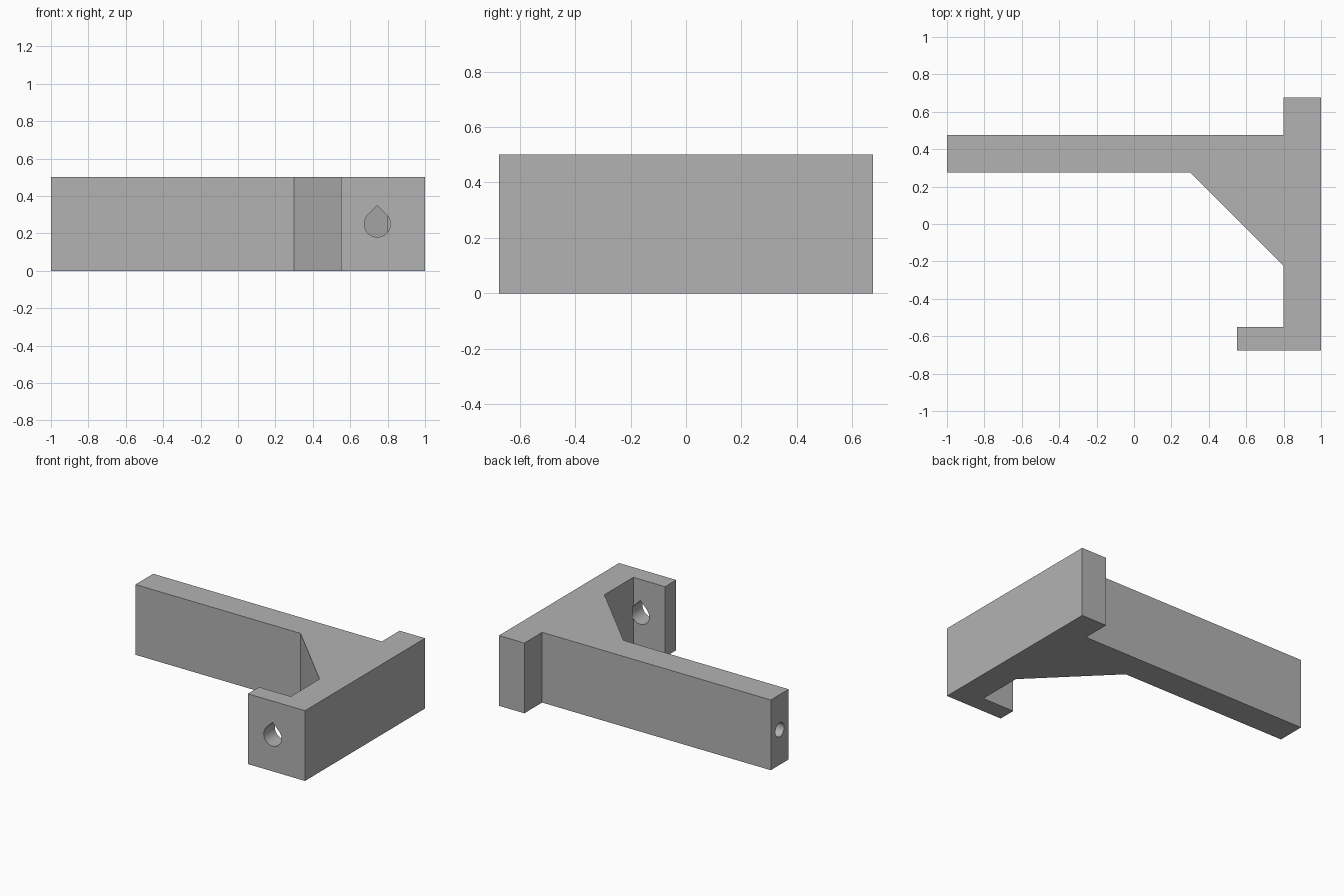
import bpy, bmesh, math
from mathutils import Matrix, Vector

cube = bpy.data.objects.get("Cube")
if cube:
    bpy.data.objects.remove(cube, do_unlink=True)

grey = bpy.data.materials.new("plain grey")
grey.use_nodes = True
colour = (0.45, 0.45, 0.45, 1)
grey.diffuse_color = colour
grey.node_tree.nodes["Principled BSDF"].inputs["Base Color"].default_value = colour


def prism(name, outline, depth, matrix=Matrix()):
    """Extrude a closed 2D outline along its local z, then place it."""
    bm = bmesh.new()
    face = bm.faces.new([bm.verts.new((u, v, 0)) for u, v in outline])
    new = bmesh.ops.extrude_face_region(bm, geom=[face])["geom"]
    top = [g for g in new if isinstance(g, bmesh.types.BMVert)]
    bmesh.ops.translate(bm, verts=top, vec=(0, 0, depth))
    bmesh.ops.transform(bm, matrix=matrix, verts=bm.verts)
    bmesh.ops.recalc_face_normals(bm, faces=bm.faces)
    mesh = bpy.data.meshes.new(name)
    bm.to_mesh(mesh)
    bm.free()
    mesh.materials.append(grey)
    obj = bpy.data.objects.new(name, mesh)
    bpy.context.collection.objects.link(obj)
    return obj


def arc(radius, start, end, steps):
    angles = [math.radians(start + (end - start) * i / steps) for i in range(steps + 1)]
    return [(radius * math.cos(a), radius * math.sin(a)) for a in angles]


def cut(target, cutter):
    mod = target.modifiers.new("hole", "BOOLEAN")
    mod.operation, mod.solver, mod.object = "DIFFERENCE", "EXACT", cutter
    bpy.context.view_layer.objects.active = target
    bpy.ops.object.modifier_apply(modifier=mod.name)
    bpy.data.objects.remove(cutter, do_unlink=True)


# Bracket body: long arm, diagonal brace, end plate and short lip
plan = [(-1, 0.275), (0.3, 0.275), (0.8, -0.225), (0.8, -0.55), (0.55, -0.55),
        (0.55, -0.675), (1, -0.675), (1, 0.675), (0.8, 0.675), (0.8, 0.475), (-1, 0.475)]
bracket = prism("bracket", plan, 0.5)

# Teardrop hole through the lip, just nicking the plate
r = 0.07
teardrop = arc(r, 135, 405, 36) + [(0, r * math.sqrt(2))]
place = Matrix.Translation(Vector((0.745, -0.54, 0.25))) @ Matrix.Rotation(math.pi / 2, 4, "X")
cut(bracket, prism("lip_hole_cutter", teardrop, 0.3, place))

# Round blind hole in the free end of the arm
place = Matrix.Translation(Vector((-1.1, 0.375, 0.25))) @ Matrix.Rotation(math.pi / 2, 4, "Y")
cut(bracket, prism("arm_hole_cutter", arc(0.05, 0, 360, 32)[:-1], 0.6, place))

# Smooth hole walls, crisp edges
bpy.ops.object.select_all(action="DESELECT")
bracket.select_set(True)
bpy.context.view_layer.objects.active = bracket
bpy.ops.object.shade_smooth_by_angle(angle=math.radians(30))
